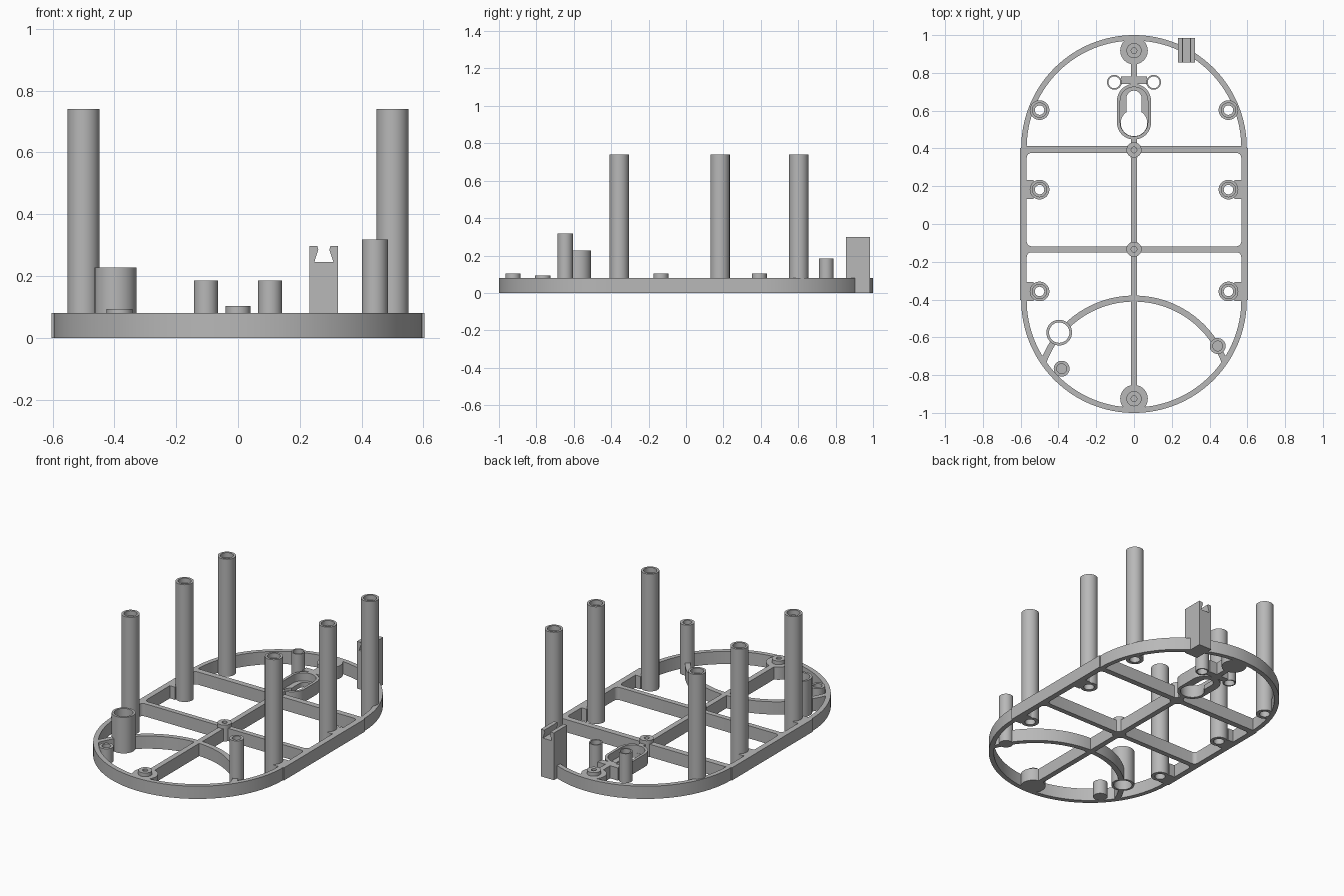
import bpy, bmesh
from math import cos, sin, radians, asin, degrees
from mathutils import Matrix

cube = bpy.data.objects.get("Cube")
if cube:
    bpy.data.objects.remove(cube)

grey = bpy.data.materials.new("plain grey")
grey.use_nodes = True
colour = (0.48, 0.48, 0.48, 1)
grey.diffuse_color = colour
grey.node_tree.nodes["Principled BSDF"].inputs["Base Color"].default_value = colour

H = 0.08      # frame height


def arc(cx, cy, r, a0, a1, n=16):
    return [(cx + r * cos(radians(a0 + (a1 - a0) * i / n)),
             cy + r * sin(radians(a0 + (a1 - a0) * i / n))) for i in range(n + 1)]


def circle(cx, cy, r, n=40):
    return arc(cx, cy, r, 0, 360, n)[:-1]


def box(x0, x1, y0, y1):
    return [(x0, y0), (x1, y0), (x1, y1), (x0, y1)]


def rounded(x0, x1, y0, y1, r=0.025):
    return (arc(x1 - r, y1 - r, r, 0, 90, 6) + arc(x0 + r, y1 - r, r, 90, 180, 6)
            + arc(x0 + r, y0 + r, r, 180, 270, 6) + arc(x1 - r, y0 + r, r, 270, 360, 6))


def mirror(loop):
    return [(-x, y) for x, y in reversed(loop)]


def part(name, layers, matrix=None):
    """Extrude flat outlines (first loop outside, the rest holes) in stacked layers."""
    total = bmesh.new()
    for loops, z0, z1 in layers:
        curve = bpy.data.curves.new(name, 'CURVE')
        curve.dimensions = '2D'
        curve.fill_mode = 'BOTH'
        curve.extrude = (z1 - z0) / 2
        for loop in loops:
            spline = curve.splines.new('POLY')
            spline.points.add(len(loop) - 1)
            for point, (x, y) in zip(spline.points, loop):
                point.co = (x, y, 0, 1)
            spline.use_cyclic_u = True
        temp = bpy.data.objects.new(name, curve)
        bpy.context.collection.objects.link(temp)
        mesh = bpy.data.meshes.new_from_object(temp)
        bpy.data.objects.remove(temp)
        bpy.data.curves.remove(curve)
        bm = bmesh.new()
        bm.from_mesh(mesh)
        bmesh.ops.remove_doubles(bm, verts=bm.verts, dist=1e-5)
        bmesh.ops.translate(bm, verts=bm.verts, vec=(0, 0, (z0 + z1) / 2))
        bmesh.ops.recalc_face_normals(bm, faces=bm.faces)
        bm.to_mesh(mesh)
        bm.free()
        total.from_mesh(mesh)
        bpy.data.meshes.remove(mesh)
    if matrix:
        total.transform(matrix)
    for face in total.faces:
        face.material_index = 0
    mesh = bpy.data.meshes.new(name)
    total.to_mesh(mesh)
    total.free()
    mesh.materials.clear()
    mesh.materials.append(grey)
    obj = bpy.data.objects.new(name, mesh)
    bpy.context.collection.objects.link(obj)
    bpy.ops.object.select_all(action='DESELECT')
    obj.select_set(True)
    bpy.context.view_layer.objects.active = obj
    bpy.ops.object.shade_smooth_by_angle(angle=radians(35))
    return obj


def blind_post(name, x, y, r, hole, top, depth):
    part(name, [([circle(x, y, r)], 0, top - depth),
                ([circle(x, y, r), circle(x, y, hole)], top - depth, top)])


# Oval frame with its open bays
END, R, INNER, SIDE, WALL = 0.403, 0.597, 0.568, 0.604, 0.568
BAR_BACK, BAR_MID, HALF = 0.392, -0.134, 0.016
outline = ([(SIDE, -END), (SIDE, END)] + arc(0, END, R, 0, 180, 64)
           + [(-SIDE, END), (-SIDE, -END)] + arc(0, -END, R, 180, 360, 64))
bay = rounded(0.017, WALL, BAR_MID + HALF, BAR_BACK - HALF)
tip = degrees(asin(0.017 / INNER))
f = 0.025
front_bay = (arc(WALL - f, BAR_MID - HALF - f, f, 0, 90, 6) + [(0.017, BAR_MID - HALF)]
             + arc(0, -END, INNER, 270 + tip, 360, 32))
back_bay = arc(0, END, INNER, 1, 179, 64)
part("frame", [([outline, bay, mirror(bay), front_bay, mirror(front_bay), back_bay], 0, H)])

# Tall posts, with tabs joining the straight walls
for side, s in (("left", 1), ("right", -1)):
    for place, y in (("back", 0.603), ("middle", 0.182), ("front", -0.357)):
        x = s * 0.5
        ring = circle(x, y, 0.052)
        part(f"{side}_{place}_post", [
            ([ring, circle(x, y, 0.031)], 0, 0.06),
            ([ring, circle(x, y, 0.025)], 0.06, 0.71),
            ([ring, circle(x, y, 0.038)], 0.71, 0.74)])
        if place != "back":
            tab = box(0.532, 0.58, y - 0.05, y + 0.05)
            part(f"{side}_{place}_tab", [([tab if s > 0 else mirror(tab)], 0, H)])

# Discs at both ends and raised bosses along the spine
for name, y in (("back", 0.918), ("front", -0.925)):
    part(f"{name}_disc", [([circle(0, y, 0.073)], 0, H)])
for name, y in (("back", 0.918), ("back_bar", BAR_BACK), ("middle_bar", BAR_MID), ("front", -0.925)):
    blind_post(f"{name}_boss", 0, y, 0.04, 0.015, 0.103, 0.02)

# Hanging slot with its rim, recessed floor and link ribs
def slot(r, y0, y1):
    return arc(0, y1, r, 0, 180, 24) + arc(0, y0, r, 180, 360, 24)


neck = degrees(asin(0.04 / 0.07))
keyhole = arc(0, 0.666, 0.04, 0, 180, 20) + arc(0, 0.535, 0.07, 90 + neck, 450 - neck, 36)
part("hanging_slot", [([slot(0.09, 0.537, 0.652), keyhole], 0, 0.03),
                      ([slot(0.09, 0.537, 0.652), slot(0.073, 0.537, 0.652)], 0.03, H)])
part("slot_front_rib", [([box(-0.017, 0.017, BAR_BACK, 0.455)], 0, H)])
part("slot_back_rib", [([box(-0.017, 0.017, 0.735, 0.87)], 0, H)])
part("slot_cross_rib", [([box(-0.07, 0.07, 0.74, 0.78)], 0, H)])
for side, s in (("left", 1), ("right", -1)):
    part(f"{side}_slot_tube", [([circle(s * 0.104, 0.75, 0.039), circle(s * 0.104, 0.75, 0.031)],
                                0, 0.185)])

# Curved rib, interrupted by the wide tube
for name, a0, a1 in (("long", 20, 133.5), ("short", 147, 160)):
    rib = arc(0, -0.905, 0.526, a0, a1, 48) + arc(0, -0.905, 0.494, a1, a0, 48)
    part(f"{name}_curved_rib", [([rib], 0, H)])
part("wide_tube", [([circle(-0.396, -0.575, 0.068), circle(-0.396, -0.575, 0.054)], 0, 0.227)])
blind_post("left_screw_post", 0.443, -0.646, 0.042, 0.026, 0.318, 0.1)
blind_post("right_short_post", -0.383, -0.766, 0.042, 0.026, 0.093, 0.04)

# Cable clip with a dovetail notch
m = 0.278
clip = [(m - 0.046, 0), (m + 0.046, 0), (m + 0.046, 0.298), (m + 0.021, 0.298), (m + 0.018, 0.285),
        (m + 0.031, 0.245), (m - 0.031, 0.245), (m - 0.018, 0.285), (m - 0.021, 0.298), (m - 0.046, 0.298)]
part("cable_clip", [([clip], -0.985, -0.855)], Matrix.Rotation(radians(90), 4, 'X'))
